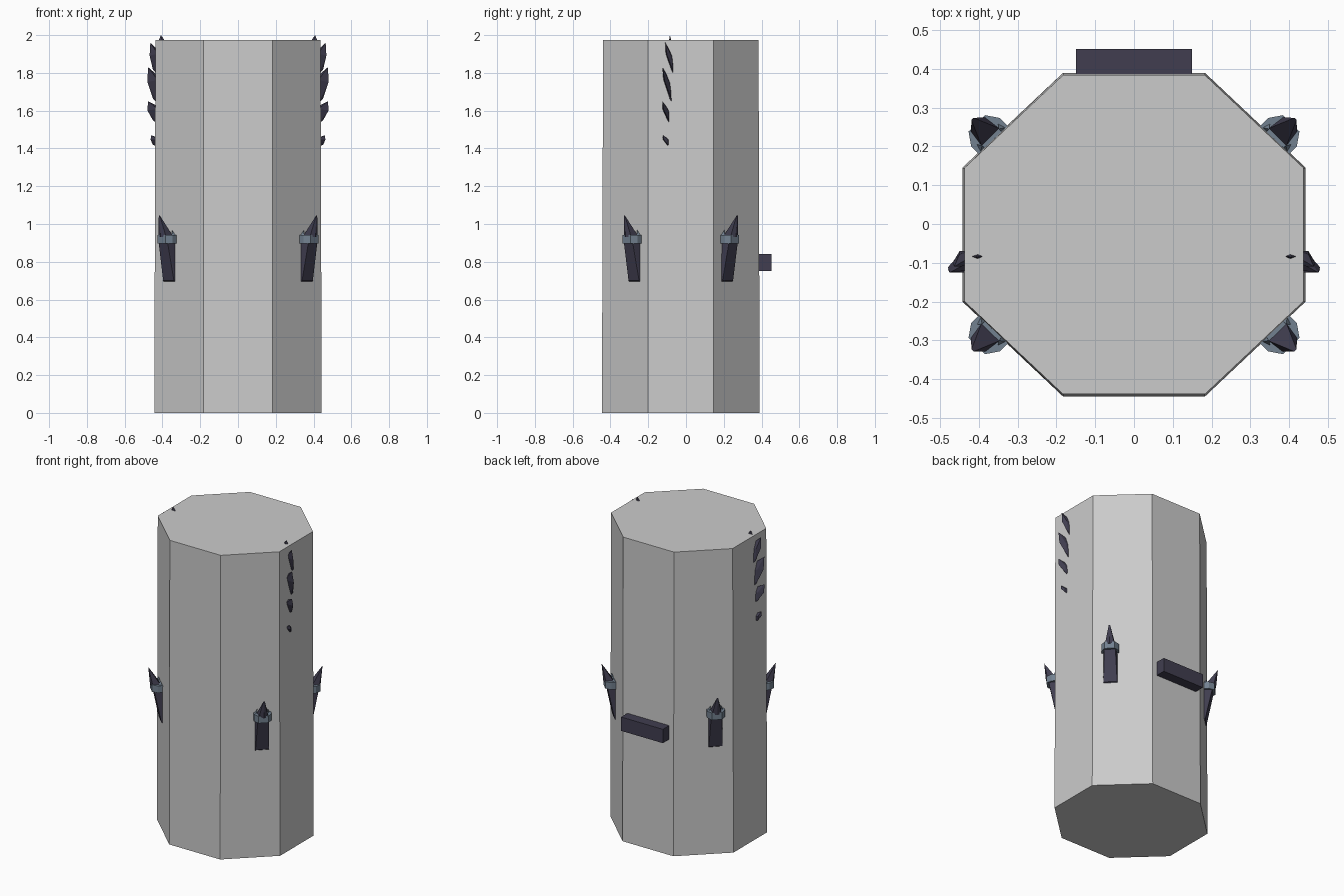
import bpy, bmesh
from mathutils import Vector

cube = bpy.data.objects.get("Cube")
if cube:
    bpy.data.objects.remove(cube, do_unlink=True)


def material(name, rgb):
    m = bpy.data.materials.new(name)
    m.use_nodes = True
    m.diffuse_color = (*rgb, 1)
    m.node_tree.nodes["Principled BSDF"].inputs["Base Color"].default_value = (*rgb, 1)
    return m


STONE = material("pale grey", (0.6, 0.6, 0.6))
DARK = material("dark violet grey", (0.052, 0.048, 0.08))
STEEL = material("slate blue", (0.17, 0.22, 0.28))
MID_Y = -0.0275          # centre line of the column


def hull(name, points, mat):
    """Flat-faced convex solid around a few points."""
    bm = bmesh.new()
    for p in points:
        bm.verts.new(p)
    res = bmesh.ops.convex_hull(bm, input=bm.verts)
    loose = {g for g in res["geom_interior"] + res["geom_unused"]
             if isinstance(g, bmesh.types.BMVert)}
    bmesh.ops.delete(bm, geom=list(loose), context="VERTS")
    bmesh.ops.dissolve_limit(bm, angle_limit=0.01, verts=bm.verts, edges=bm.edges)
    bmesh.ops.recalc_face_normals(bm, faces=bm.faces)
    me = bpy.data.meshes.new(name)
    bm.to_mesh(me)
    bm.free()
    me.materials.append(mat)
    ob = bpy.data.objects.new(name, me)
    bpy.context.collection.objects.link(ob)
    return ob


# Eight-sided column, tapering slightly towards the top
def octagon(shrink, z):
    corners = [(0.183, 0.4175), (0.443, 0.1725)]
    return [(sx * (x - shrink * (x > 0.3)), MID_Y + sy * (y - shrink * (y > 0.3)), z)
            for x, y in corners for sx in (1, -1) for sy in (1, -1)]


hull("column", octagon(0, 0) + octagon(0.006, 1.975), STONE)

# Bar across the back
hull("back_bar", [(x, y, z) for x in (-0.15, 0.15) for y in (0.37, 0.452)
                  for z in (0.75, 0.84)], DARK)


# Curved fangs up both sides: bottom z, tip z, reach, tip y, bottom y
FANGS = [(1.79, 1.96, 0.468, -0.11, -0.07), (1.635, 1.83, 0.48, -0.125, -0.078),
         (1.53, 1.65, 0.48, -0.125, -0.09), (1.41, 1.47, 0.463, -0.12, -0.095)]
for side, label in ((1, "left"), (-1, "right")):
    for i, (low, tip, reach, ty, by) in enumerate(FANGS):
        h, my = tip - low, (ty + by) / 2
        pts = [(0.425, by, low), (reach - 0.004, ty, tip),
               (reach, my - 0.01, low + h * 0.6), (0.45, by, low + h * 0.15),
               (0.425, my - 0.018, low + h * 0.65), (0.425, my + 0.02, low + h * 0.55),
               (0.45, my + 0.012, low + h * 0.6), (0.43, my, low + h * 0.8)]
        hull(f"{label}_fang_{i + 1}", [(side * x, y, z) for x, y, z in pts], DARK)
    # Tip that pokes through the top face
    hull(f"{label}_top_tip", [(side * x, y, z) for x, y, z in (
        (0.38, -0.083, 1.96), (0.425, -0.083, 1.96), (0.4, -0.075, 1.96),
        (0.4, -0.092, 1.96), (0.408, -0.085, 2.0))], DARK)


# Clasped blades on the four slanted faces: u along the wall, v out of it
def blade(sx, sy, name):
    out = Vector((sx * 0.7, sy * 0.714, 0))
    along = Vector((-sx * 0.714, sy * 0.7, 0))
    base = Vector((sx * 0.362, MID_Y + sy * 0.243, 0))

    def place(pts):
        return [base + along * (u * s) + out * v + Vector((0, 0, z))
                for u, v, z in pts for s in (1, -1)]

    hull(name + "_lower", place([(0.045, -0.01, 0.685), (0.04, 0.008, 0.7),
                                 (0.04, 0, 0.93), (0.032, 0.055, 0.93)]), DARK)
    hull(name + "_tip", place([(0.035, 0.005, 0.93), (0.028, 0.055, 0.93),
                               (0, 0.068, 0.93), (0.004, 0.078, 1.045)]), DARK)
    hull(name + "_clasp", place([(u, v, z) for z in (0.897, 0.942) for u, v in (
        (0.052, -0.01), (0.052, 0.03), (0.03, 0.062))]), STEEL)
    # Small prongs standing on the clasp
    for s in (1, -1):
        hull(f"{name}_prong_{'a' if s > 0 else 'b'}", [
            base + along * (s * u) + out * v + Vector((0, 0, z)) for u, v, z in (
                (0.03, 0, 0.935), (0.048, 0, 0.935), (0.04, 0.025, 0.935),
                (0.03, 0.012, 0.968))], STEEL)


for sx, lr in ((1, "left"), (-1, "right")):
    for sy, fb in ((-1, "front"), (1, "back")):
        blade(sx, sy, f"{fb}_{lr}_blade")
